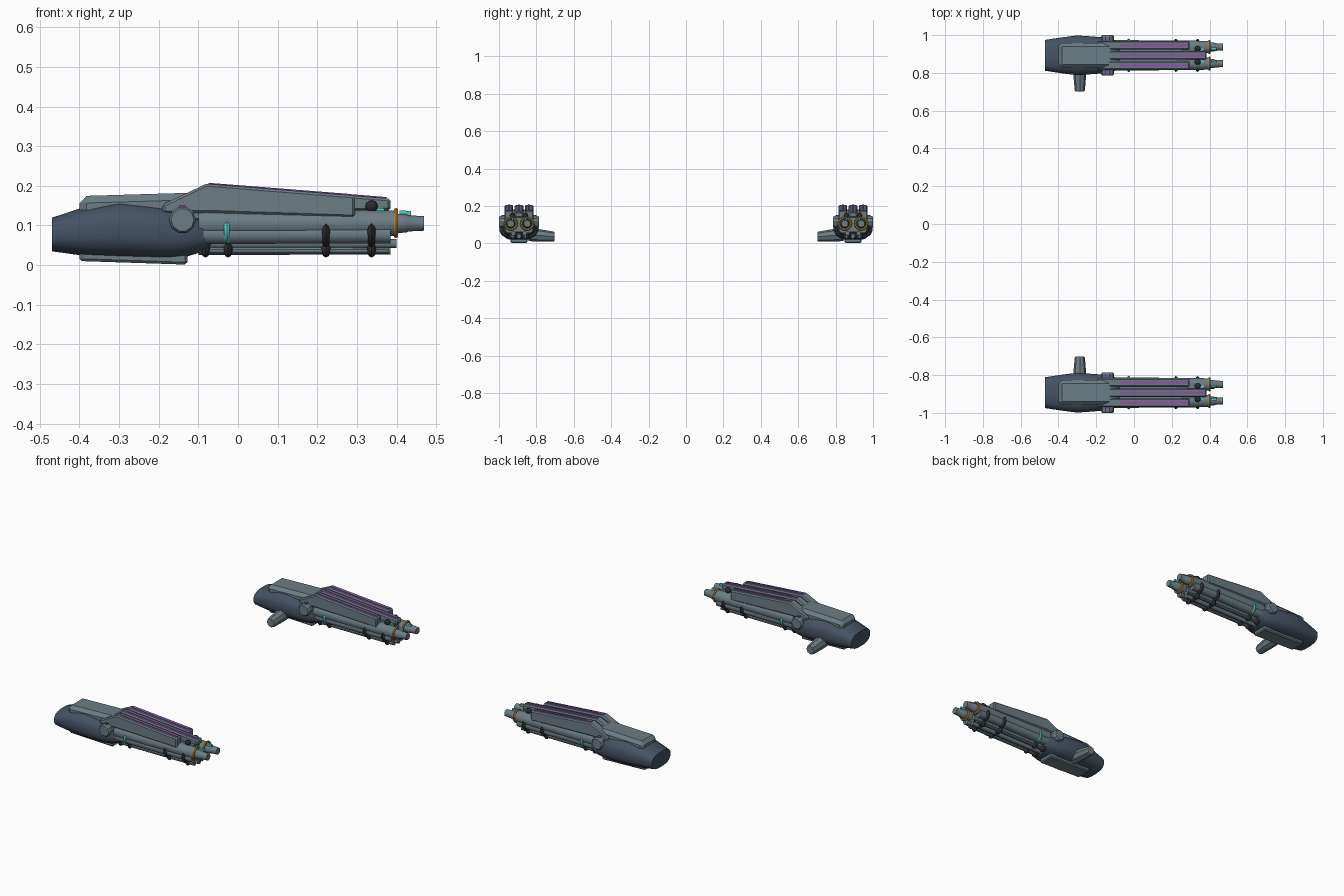
import bpy, bmesh, math
from mathutils import Matrix, Vector

cube = bpy.data.objects.get("Cube")
if cube:
    bpy.data.objects.remove(cube, do_unlink=True)

POD_Y = 0.893  # centre line of each pod; every part is mirrored across y = 0


def material(name, rgb, rough=0.6):
    m = bpy.data.materials.new(name)
    m.use_nodes = True
    m.diffuse_color = (*rgb, 1)
    bsdf = m.node_tree.nodes["Principled BSDF"]
    bsdf.inputs["Base Color"].default_value = (*rgb, 1)
    bsdf.inputs["Roughness"].default_value = rough
    return m


NAVY = material("navy_shell", (0.06, 0.085, 0.125))
GREY = material("steel_grey", (0.15, 0.205, 0.235))
BLACK = material("black_clamp", (0.025, 0.025, 0.03))
PURPLE = material("purple_strip", (0.30, 0.08, 0.42))
TEAL = material("teal_band", (0.08, 0.62, 0.55))
ORANGE = material("orange_ring", (0.50, 0.25, 0.04))


def finish(name, bm, mat, bevel=0, smooth=True):
    bmesh.ops.translate(bm, vec=(0, POD_Y, 0), verts=bm.verts)
    bmesh.ops.recalc_face_normals(bm, faces=bm.faces)
    me = bpy.data.meshes.new(name)
    bm.to_mesh(me)
    bm.free()
    me.materials.append(mat)
    ob = bpy.data.objects.new(name, me)
    bpy.context.collection.objects.link(ob)
    if bevel:
        b = ob.modifiers.new("bevel", "BEVEL")
        b.width, b.segments = bevel, 1
    m = ob.modifiers.new("mirror", "MIRROR")
    m.use_axis = (False, True, False)
    m.use_mirror_merge = False
    if smooth:
        bpy.ops.object.select_all(action="DESELECT")
        ob.select_set(True)
        bpy.context.view_layer.objects.active = ob
        bpy.ops.object.shade_smooth_by_angle(angle=math.radians(35))
    return ob


def loft(name, mat, rings, smooth=True):
    """Skin a list of equal-sized point rings and cap both ends."""
    bm = bmesh.new()
    loops = [[bm.verts.new(p) for p in ring] for ring in rings]
    n = len(loops[0])
    for a, b in zip(loops, loops[1:]):
        for i in range(n):
            j = (i + 1) % n
            bm.faces.new((a[i], a[j], b[j], b[i]))
    bm.faces.new(loops[0])
    bm.faces.new(loops[-1])
    return finish(name, bm, mat, smooth=smooth)


def oval(x, cz, hy, hz, n=16, power=0.75, cy=0):
    """Rounded-box cross-section facing along x."""
    def soft(t):
        return math.copysign(abs(t) ** power, t)
    angles = [2 * math.pi * (i + 0.5) / n for i in range(n)]
    return [(x, cy + hy * soft(math.cos(a)), cz + hz * soft(math.sin(a))) for a in angles]


def rod(name, mat, stations, y, z, n=12):
    """Turned part along x from (x, radius) stations."""
    return loft(name, mat, [oval(x, z, r, r, n, 1, y) for x, r in stations])


def prism(name, mat, profile, y, half, bevel=0):
    """Side profile in x and z, given width in y."""
    bm = bmesh.new()
    face = bm.faces.new([bm.verts.new((x, y - half, z)) for x, z in profile])
    out = bmesh.ops.extrude_face_region(bm, geom=[face])["geom"]
    verts = [v for v in out if isinstance(v, bmesh.types.BMVert)]
    bmesh.ops.translate(bm, vec=(0, 2 * half, 0), verts=verts)
    return finish(name, bm, mat, bevel, smooth=False)


def spindle(name, x, y, z, r, thick=0.012):
    """Thin pointed clamp disc around a tube."""
    bm = bmesh.new()
    bmesh.ops.create_uvsphere(bm, u_segments=12, v_segments=6, radius=1,
                              matrix=Matrix.Rotation(math.pi / 2, 4, "Y"))
    bmesh.ops.scale(bm, vec=(thick, r, r), verts=bm.verts)
    bmesh.ops.translate(bm, vec=(x, y, z), verts=bm.verts)
    return finish(name, bm, BLACK)


def ring(name, mat, x, y, z, major, minor):
    """Torus facing along x."""
    bm = bmesh.new()
    n, k = 16, 6
    grid = []
    for i in range(n):
        a = 2 * math.pi * i / n
        out = Vector((0, math.cos(a), math.sin(a)))
        grid.append([bm.verts.new(Vector((x, y, z)) + out * (major + minor * math.cos(b))
                                  + Vector((minor * math.sin(b), 0, 0)))
                     for b in [2 * math.pi * j / k for j in range(k)]])
    for i in range(n):
        for j in range(k):
            a, b = grid[i], grid[(i + 1) % n]
            bm.faces.new((a[j], b[j], b[(j + 1) % k], a[(j + 1) % k]))
    return finish(name, bm, mat)


# Rear shell
loft("rear_shell", NAVY, [oval(*s) for s in (
    (-0.47, 0.077, 0.083, 0.043), (-0.385, 0.085, 0.096, 0.063),
    (-0.30, 0.091, 0.107, 0.072), (-0.18, 0.083, 0.098, 0.068),
    (-0.13, 0.078, 0.09, 0.058), (-0.09, 0.078, 0.08, 0.045),
    (-0.068, 0.078, 0.066, 0.032))])

# Armour plates on top of and below the shell
prism("top_plate", GREY, [(-0.40, 0.10), (-0.40, 0.174), (-0.13, 0.182), (-0.07, 0.17),
                          (-0.07, 0.10)], 0, 0.066, 0.018)
prism("belly_plate", GREY, [(-0.40, 0.05), (-0.40, 0.010), (-0.128, 0.001),
                            (-0.128, 0.05)], 0, 0.045, 0.006)

# Three long upper beams with a coloured strip on each ridge
for label, y, end, low in (("outer", 0.054, 0.295, 0.12), ("middle", 0, 0.385, 0.138),
                           ("inner", -0.054, 0.295, 0.12)):
    tip = 0.207 - (end + 0.08) * 0.085
    prism(label + "_beam", GREY, [(-0.19, 0.13), (-0.19, 0.153), (-0.08, 0.205), (end, tip),
                                  (end, low), (-0.08, 0.132)], y, 0.023, 0.006)
    prism(label + "_strip", PURPLE, [(-0.075, 0.2), (-0.075, 0.2075), (end - 0.01, tip + 0.004),
                                     (end - 0.01, tip - 0.005)], y, 0.006)

# Core between the barrels
prism("core_block", GREY, [(-0.10, 0.05), (-0.10, 0.16), (0.29, 0.14), (0.37, 0.14),
                           (0.37, 0.06)], 0, 0.035)

for side, label in ((1, "outer"), (-1, "inner")):
    # Barrel with stepped muzzle, ring and small light
    y = 0.044 * side
    rod(label + "_barrel", GREY, [(-0.10, 0.038), (0.30, 0.035), (0.395, 0.033), (0.40, 0.025),
                                  (0.425, 0.024), (0.43, 0.021), (0.47, 0.019)], y, 0.105)
    ring(label + "_muzzle_ring", ORANGE, 0.399, y, 0.106, 0.032, 0.006)
    prism(label + "_muzzle_light", TEAL, [(0.408, 0.125), (0.408, 0.138), (0.437, 0.136),
                                          (0.437, 0.125)], y * 0.8, 0.006)
    prism(label + "_barrel_light", TEAL, [(0.335, 0.135), (0.335, 0.145), (0.37, 0.143),
                                          (0.37, 0.135)], y * 0.7, 0.006)
    spindle(label + "_top_clamp", 0.337, 0.035 * side, 0.148, 0.015, 0.016)
    # Lower tubes
    rod(label + "_side_tube", GREY, [(-0.10, 0.026), (0.385, 0.024)], 0.052 * side, 0.078)
    rod(label + "_lower_tube", GREY, [(-0.10, 0.013), (0.40, 0.012)], 0.03 * side, 0.054)
    rod(label + "_thin_tube", GREY, [(-0.10, 0.009), (0.38, 0.008)], 0.034 * side, 0.036, 8)
    for i, x in enumerate((0.222, 0.337)):
        spindle(f"{label}_side_clamp_{i}", x, 0.052 * side, 0.081, 0.036, 0.014)
    for i, x in enumerate((-0.082, -0.025, 0.222, 0.337)):
        spindle(f"{label}_lower_clamp_{i}", x, 0.034 * side, 0.039, 0.02)
    # Teal collar on the side tube
    ring(label + "_collar", TEAL, -0.028, 0.054 * side, 0.087, 0.027, 0.008)
    # Purple mark above the pivot boss
    prism(label + "_boss_mark", PURPLE, [(-0.147, 0.143), (-0.147, 0.151), (-0.133, 0.151),
                                         (-0.133, 0.143)], 0.085 * side, 0.008)

# Central bottom tube
rod("bottom_tube", GREY, [(-0.10, 0.013), (0.385, 0.012)], 0, 0.038)
for i, x in enumerate((0.222, 0.337)):
    spindle(f"bottom_clamp_{i}", x, 0, 0.04, 0.02)


def cross(y, z, r, n):
    """Polygon facing along y."""
    return [(r * math.cos(2 * math.pi * i / n), y, z + r * math.sin(2 * math.pi * i / n))
            for i in range(n)]


# Pivot boss through the shell, and the mounting stub pointing inwards
def along_y(name, x, stations, n):
    rings = [[(x + px, py, pz) for px, py, pz in cross(y, z, r, n)] for y, z, r in stations]
    loft(name, GREY, rings, smooth=False)


along_y("pivot_boss", -0.14, [(-0.107, 0.114, 0.029), (-0.10, 0.114, 0.034),
                              (0.10, 0.114, 0.034), (0.107, 0.114, 0.029)], 10)
along_y("mount_stub", -0.287, [(-0.05, 0.046, 0.034), (-0.115, 0.042, 0.033),
                               (-0.185, 0.036, 0.027), (-0.191, 0.036, 0.023)], 8)
